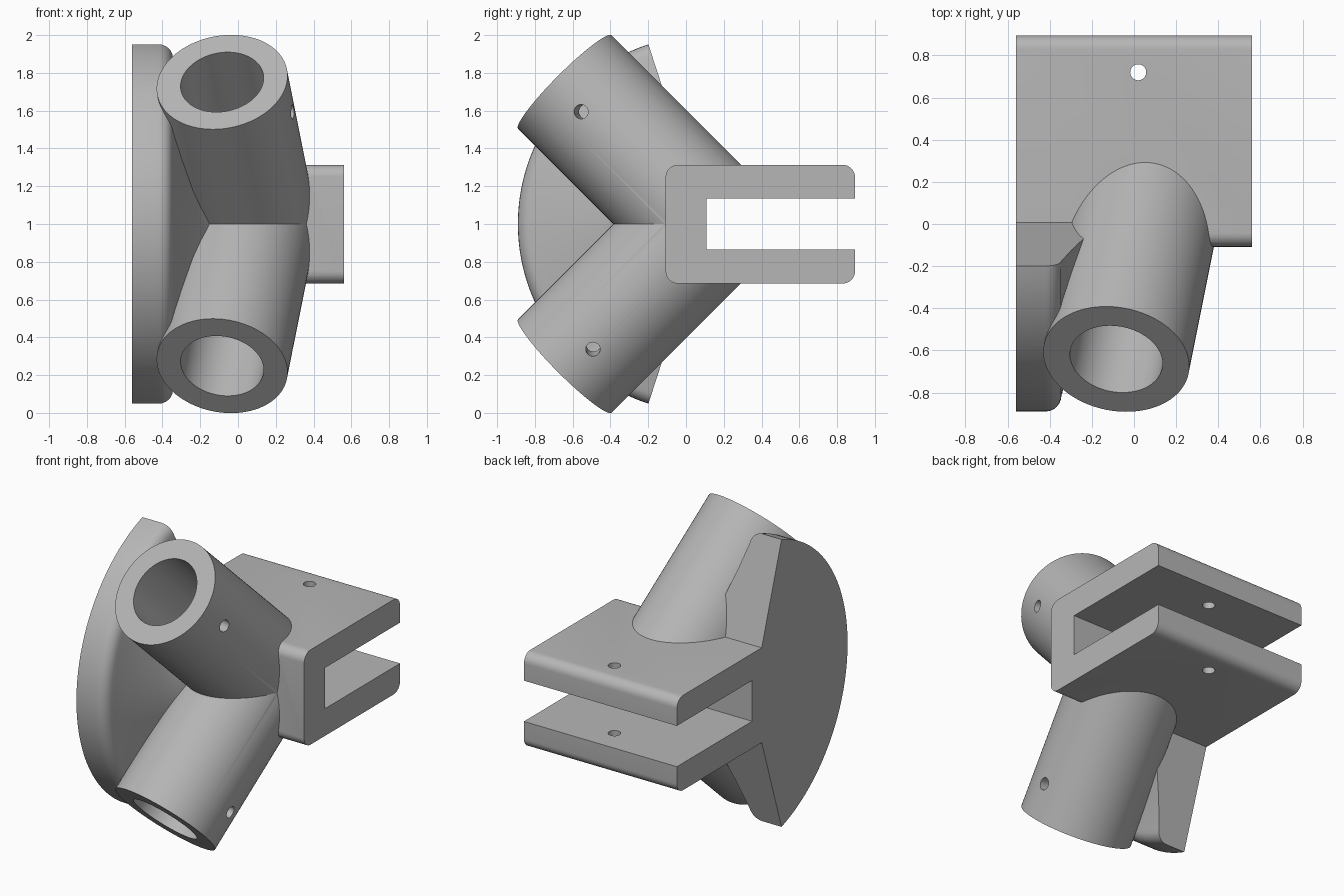
import bpy, bmesh, math
from mathutils import Vector, Matrix

old = bpy.data.objects.get("Cube")
if old:
    bpy.data.objects.remove(old)

grey = bpy.data.materials.new("plain grey")
grey.use_nodes = True
colour = (0.47, 0.47, 0.47, 1)
grey.diffuse_color = colour
grey.node_tree.nodes["Principled BSDF"].inputs["Base Color"].default_value = colour

HUB = Vector((0.066, 0.11, 1.0))     # where the two tube axes meet


def finish(bm, name):
    bmesh.ops.recalc_face_normals(bm, faces=bm.faces)
    mesh = bpy.data.meshes.new(name)
    bm.to_mesh(mesh)
    bm.free()
    mesh.materials.append(grey)
    obj = bpy.data.objects.new(name, mesh)
    bpy.context.collection.objects.link(obj)
    return obj


def box(name, low, high, bevel=0):
    low, high = Vector(low), Vector(high)
    bm = bmesh.new()
    bmesh.ops.create_cube(bm, size=1, matrix=Matrix.Translation((low + high) / 2)
                          @ Matrix.Diagonal((*(high - low), 1)))
    if bevel:   # round only the edges that run along x
        along = [e for e in bm.edges
                 if abs(e.verts[0].co.x - e.verts[1].co.x) > 0.1]
        bmesh.ops.bevel(bm, geom=along, offset=bevel, segments=8,
                        profile=0.5, affect='EDGES')
    return finish(bm, name)


def rod(name, start, end, radius, sides=96):
    start, end = Vector(start), Vector(end)
    axis = end - start
    turn = Vector((0, 0, 1)).rotation_difference(axis).to_matrix().to_4x4()
    bm = bmesh.new()
    bmesh.ops.create_cone(bm, cap_ends=True, segments=sides, radius1=radius,
                          radius2=radius, depth=axis.length,
                          matrix=Matrix.Translation((start + end) / 2) @ turn)
    return finish(bm, name)


def flared_sector(name):
    # Edge profile (radius, x) with a rounded rim and a flare to the hub
    fillet = [(0.925 + 0.075 * math.cos(a), -0.42 + 0.075 * math.sin(a))
              for a in (math.radians(15 * i) for i in range(6))]
    flare = [(0.92, -0.343), (0.75, -0.295), (0.58, -0.239),
             (0.5, -0.198), (0.43, -0.15), (0.3, -0.07), (0.12, -0.05)]
    profile = [(0.12, -0.56), (1.0, -0.56)] + fillet + flare
    centre = Vector((0, HUB.y, HUB.z))
    first = math.radians(108)
    bm = bmesh.new()
    face = bm.faces.new([bm.verts.new((x, centre.y + r * math.cos(first),
                                       centre.z + r * math.sin(first)))
                         for r, x in profile])
    bmesh.ops.spin(bm, geom=[face, *face.edges, *face.verts], cent=centre,
                   axis=(1, 0, 0), angle=math.radians(144), steps=72)
    return finish(bm, name)


def combine(base, other, operation):
    mod = base.modifiers.new("combine", 'BOOLEAN')
    mod.operation, mod.solver, mod.object = operation, 'EXACT', other
    bpy.context.view_layer.update()
    graph = bpy.context.evaluated_depsgraph_get()
    mesh = bpy.data.meshes.new_from_object(base.evaluated_get(graph))
    base.modifiers.clear()
    base.data = mesh
    bpy.data.objects.remove(other)


# Clevis block with rounded outer corners
body = box("clevis_joint", (-0.56, -0.108, 0.685), (0.56, 0.895, 1.313), 0.065)
combine(body, flared_sector("flared_sector"), 'UNION')

# Two tubes, mirrored above and below the middle
axes = [Vector((-0.14, -0.70, 0.70 * side)).normalized() for side in (1, -1)]
for axis in axes:
    combine(body, rod("tube", HUB, HUB + axis * 1.073, 0.35), 'UNION')

# Blind bores and their side screw holes
twists = [Vector((0.333, -0.069, 0.0)), Vector((0.333, -0.008, -0.067))]
for axis, twist in zip(axes, twists):
    combine(body, rod("bore", HUB + axis * 0.47, HUB + axis * 1.3, 0.222), 'DIFFERENCE')
    middle = HUB + axis * 0.849
    combine(body, rod("screw_hole", middle, middle + twist * 1.4, 0.038, 32), 'DIFFERENCE')

# Clevis slot and pin hole
combine(body, box("slot", (-0.9, 0.108, 0.865), (0.9, 1.3, 1.135)), 'DIFFERENCE')
combine(body, rod("pin_hole", (0.02, 0.72, 0.5), (0.02, 0.72, 1.5), 0.038, 32), 'DIFFERENCE')

# Smooth curves, sharp creases
bpy.ops.object.select_all(action='DESELECT')
body.select_set(True)
bpy.context.view_layer.objects.active = body
bpy.ops.object.shade_smooth_by_angle(angle=math.radians(25))
